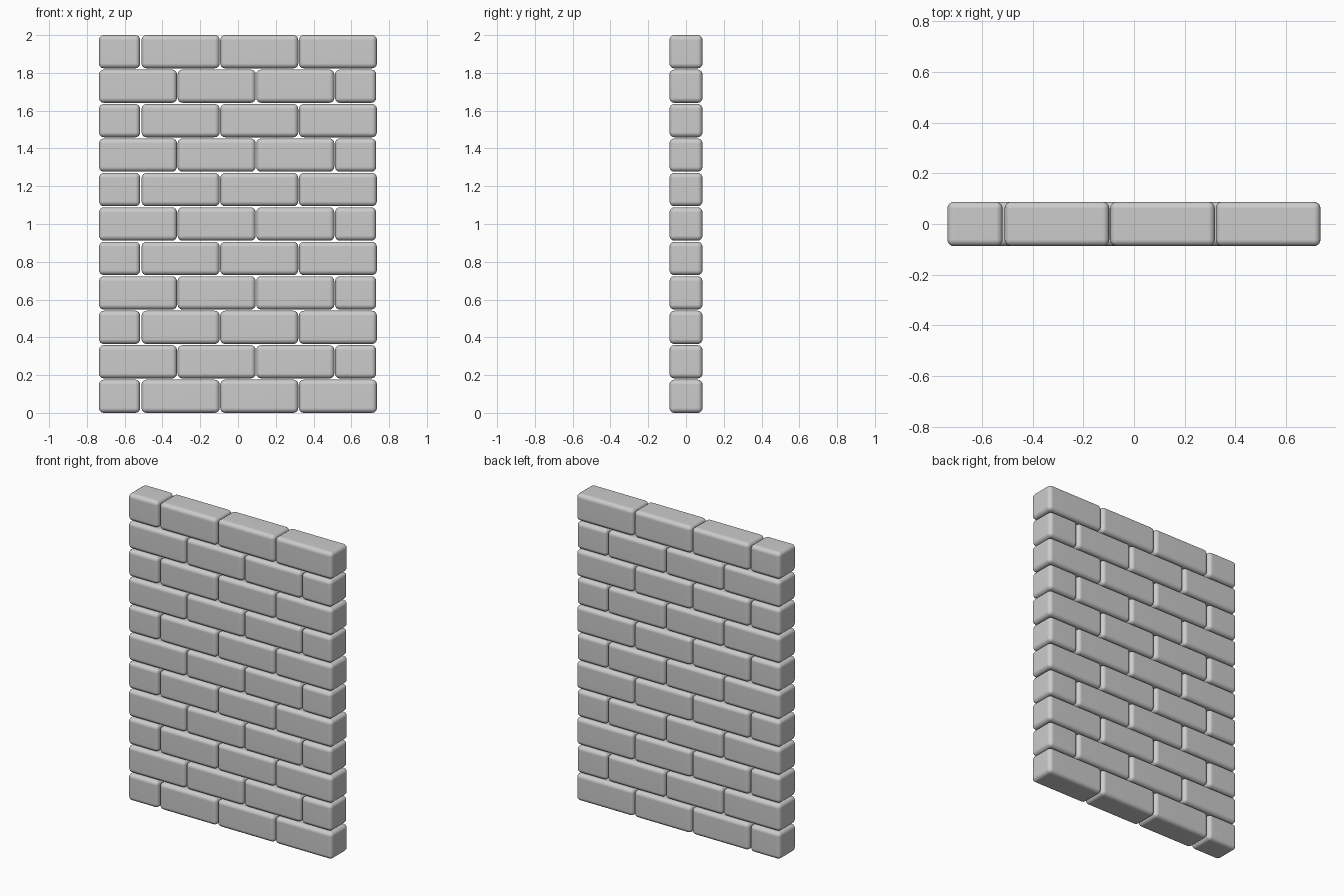
import bpy

if "Cube" in bpy.data.objects:
    bpy.data.objects.remove(bpy.data.objects["Cube"])

ROWS = 11
HEIGHT, DEPTH = 0.176, 0.175
ROW_PITCH = (2.0 - HEIGHT) / (ROWS - 1)
FULL, HALF = 0.413, 0.218
LEFT, PITCH = -0.736, 0.4165


def brick(name, x0, length, z0):
    # Rounded block
    bpy.ops.mesh.primitive_cube_add(size=1, location=(x0 + length / 2, 0, z0 + HEIGHT / 2))
    ob = bpy.context.object
    ob.name = name
    ob.scale = (length, DEPTH, HEIGHT)
    bpy.ops.object.transform_apply(location=False, rotation=False, scale=True)
    bev = ob.modifiers.new("rounded_edges", 'BEVEL')
    bev.width = 0.026
    bev.segments = 4
    bpy.ops.object.shade_smooth()
    ob.modifiers.new("flat_faces", 'WEIGHTED_NORMAL')


# Running bond: half brick on the left in even rows, on the right in odd rows
for row in range(ROWS):
    z = row * ROW_PITCH
    even = row % 2 == 0
    start = 0.7355 - FULL - 2 * PITCH if even else LEFT
    for i in range(3):
        brick(f"brick_{row}_{i}", start + i * PITCH, FULL, z)
    half_x = LEFT if even else LEFT + 3 * PITCH
    brick(f"half_brick_{row}", half_x, HALF, z)
